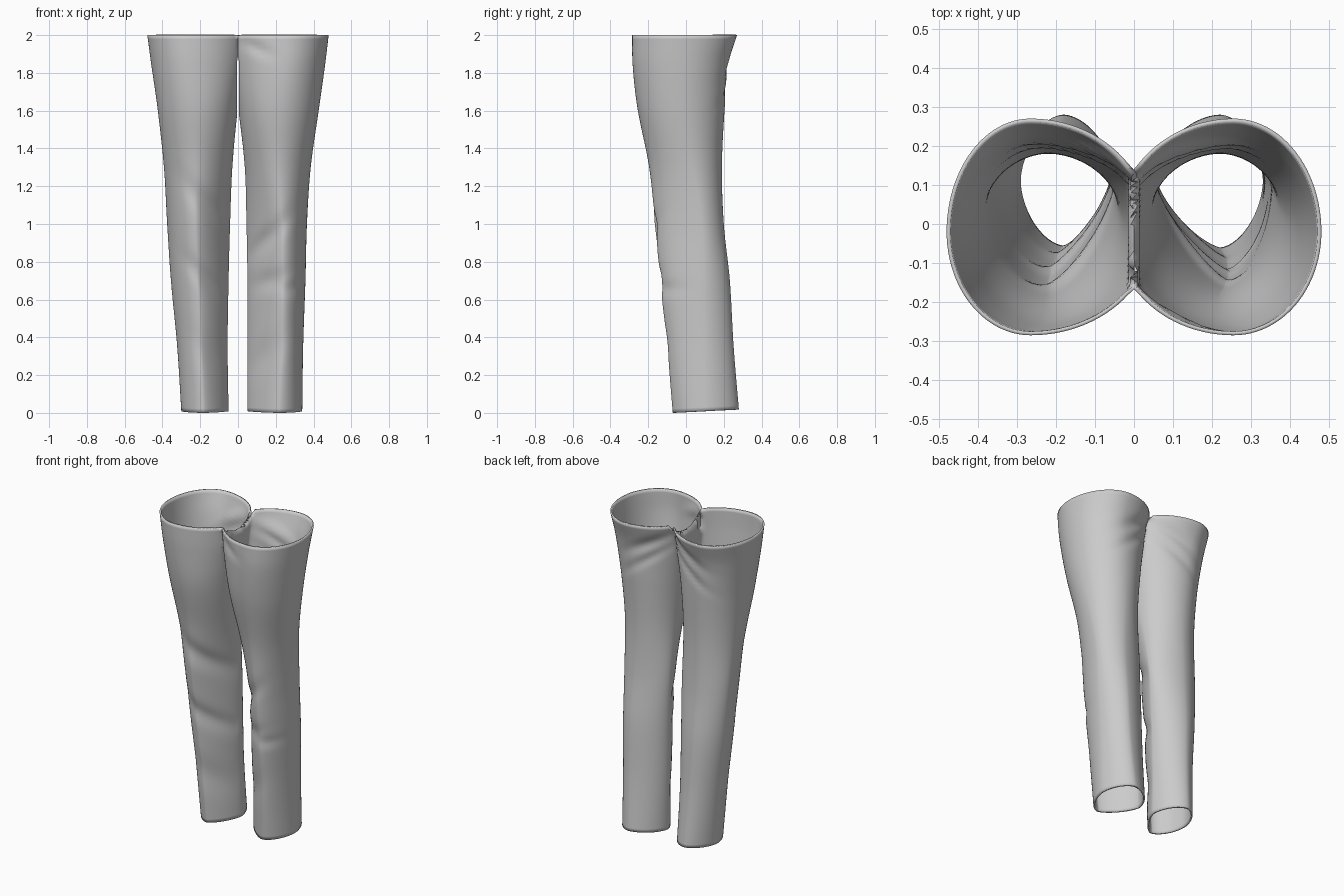
import bpy, bmesh, math

if "Cube" in bpy.data.objects:
    bpy.data.objects.remove(bpy.data.objects["Cube"])

ROWS, COLS = 90, 96

# Leg stations from hem to hip: z, inner x, outer x, crease x, front y, back y
RIGHT = [(0.0, .05, .34, .22, -.07, .28), (.35, .05, .345, .235, -.10, .252),
         (.7, .05, .357, .24, -.137, .232), (1.0, .045, .365, .235, -.163, .20),
         (1.3, .036, .385, .22, -.195, .19), (1.62, .0, .43, .225, -.258, .205),
         (1.85, -.035, .462, .25, -.283, .225), (2.0, -.05, .48, .255, -.285, .27)]
LEFT = [(0.0, .05, .30, .18, -.065, .28), (.35, .055, .322, .195, -.095, .25),
        (.7, .05, .355, .21, -.128, .23), (1.0, .042, .375, .22, -.165, .20),
        (1.3, .03, .392, .22, -.195, .19), (1.62, .0, .427, .225, -.258, .205),
        (1.85, -.035, .46, .25, -.28, .225), (2.0, -.05, .48, .265, -.285, .27)]

# Cloth folds: x, z, slope, length, width, depth, facing (-1 front, 1 back)
RIGHT_FOLDS = [(.13, .90, -.9, .12, .06, .022, -1), (.17, .70, -.3, .10, .05, .016, -1),
               (.29, .66, .0, .06, .035, .012, -1), (.14, .30, -.8, .10, .09, .012, -1),
               (.12, 1.88, .5, .14, .035, .018, 1), (.14, 1.77, .7, .14, .03, .012, 1),
               (.10, 1.93, .4, .08, .03, .012, -1)]
LEFT_FOLDS = [(.14, 1.08, -.9, .12, .07, .024, -1), (.14, .68, -.9, .12, .06, .022, -1),
              (.14, .30, -.8, .10, .10, .014, -1), (.12, 1.90, .5, .14, .035, .018, 1),
              (.14, 1.79, .7, .14, .03, .012, 1)]


def sample(table, z):
    """Smooth interpolation through the stations."""
    n = len(table)
    i = max(k for k in range(n - 1) if table[k][0] <= z + 1e-9)
    a, b = table[i], table[i + 1]
    p, q = table[max(i - 1, 0)], table[min(i + 2, n - 1)]
    h = b[0] - a[0]
    t = (z - a[0]) / h
    out = []
    for k in range(1, 6):
        ma = (b[k] - p[k]) / (b[0] - p[0]) * h
        mb = (q[k] - a[k]) / (q[0] - a[0]) * h
        out.append((2*t**3 - 3*t*t + 1) * a[k] + (t**3 - 2*t*t + t) * ma
                   + (3*t*t - 2*t**3) * b[k] + (t**3 - t*t) * mb)
    return out


def leg(bm, table, folds, side):
    grid = []
    for r in range(ROWS + 1):
        z = 2.0 * r / ROWS
        xi, xo, xc, yf, yb = sample(table, z)
        up = min(max((z - .9) / .8, 0), 1)
        up = up * up * (3 - 2 * up)
        ym = .09 * (1 - up) - .02 * up + (.02 * (1 - z) if z < 1 else 0)
        row = []
        for c in range(COLS):
            a = 2 * math.pi * c / COLS
            ca, sa = math.cos(a), math.sin(a)
            # pressed creases: sharper quadrants lower down the leg
            low = 1.4 if (ca < 0 and sa < 0) else 1.75
            e = 2 / (low + (2 - low) * up)
            x = xc + math.copysign(abs(ca) ** e, ca) * (xo - xc if ca > 0 else xc - xi)
            y = ym + math.copysign(abs(sa) ** e, sa) * (yb - ym if sa > 0 else ym - yf)
            d = 0
            for fx, fz, slope, ln, wd, dep, face in folds:
                if sa * face > 0:
                    off = z - fz + slope * (x - fx)
                    d += dep * math.exp(-((x - fx) / ln) ** 2 - (off / wd) ** 2) * min(1, 3 * abs(sa))
            y += d if sa < 0 else -d
            zz = z + .018 * (1 - r / ROWS) ** 8 * (y - yf) / (yb - yf)
            # where the legs meet: flat inner wall, with a sagging crotch saddle
            if x < .004:
                saddle = 2.0 - .08 * max(0, 1 - (y / .17) ** 2)
                if zz >= saddle - .001:
                    x, zz = 0, min(zz, saddle)
                else:
                    x = .004 if z < 1.88 or abs(y) < .12 else 0
            row.append(bm.verts.new((side * x, y, zz)))
        grid.append(row)
    for r in range(ROWS):
        for c in range(COLS):
            k = (c + 1) % COLS
            quad = [grid[r][c], grid[r][k], grid[r + 1][k], grid[r + 1][c]]
            bm.faces.new(quad if side > 0 else quad[::-1])


# Trousers: two tubes welded along the crotch seam
bm = bmesh.new()
leg(bm, RIGHT, RIGHT_FOLDS, 1)
leg(bm, LEFT, LEFT_FOLDS, -1)
bmesh.ops.remove_doubles(bm, verts=bm.verts, dist=.0015)
bmesh.ops.dissolve_degenerate(bm, edges=bm.edges, dist=.0005)
mesh = bpy.data.meshes.new("trousers")
bm.to_mesh(mesh)
bm.free()
trousers = bpy.data.objects.new("trousers", mesh)
bpy.context.collection.objects.link(trousers)

# Cloth thickness
solid = trousers.modifiers.new("cloth", "SOLIDIFY")
solid.thickness = .01
solid.offset = -1

bpy.context.view_layer.objects.active = trousers
trousers.select_set(True)
bpy.ops.object.shade_smooth_by_angle(angle=math.radians(50))
